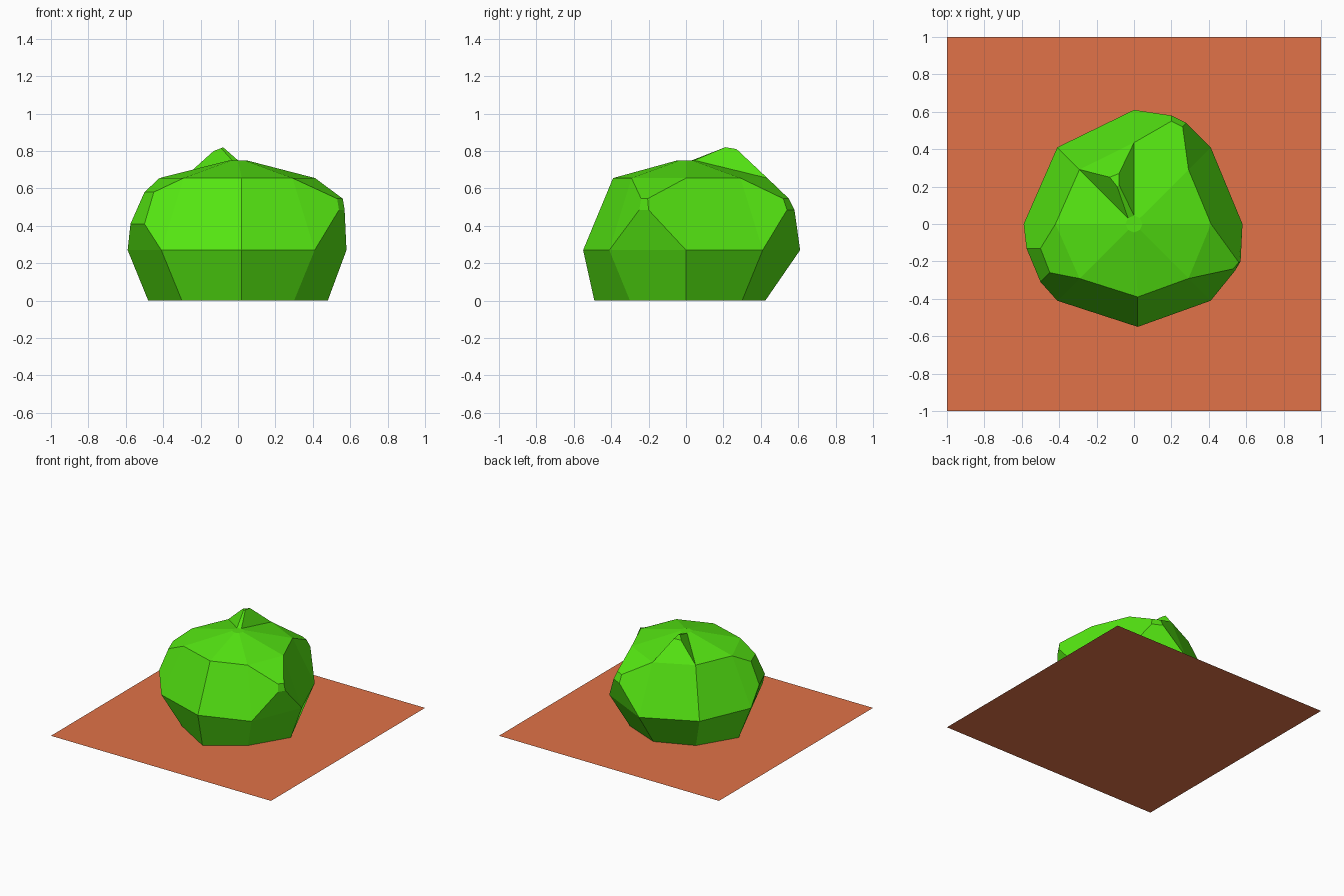
import bpy, bmesh, math

if "Cube" in bpy.data.objects:
    bpy.data.objects.remove(bpy.data.objects["Cube"])


def material(name, rgb):
    m = bpy.data.materials.new(name)
    m.diffuse_color = (*rgb, 1)
    m.use_nodes = True
    m.node_tree.nodes["Principled BSDF"].inputs["Base Color"].default_value = m.diffuse_color
    return m


def make_object(name, bm, mat):
    bmesh.ops.recalc_face_normals(bm, faces=bm.faces)
    me = bpy.data.meshes.new(name)
    bm.to_mesh(me)
    bm.free()
    me.materials.append(mat)
    ob = bpy.data.objects.new(name, me)
    bpy.context.collection.objects.link(ob)
    return ob


green = material("leaf green", (0.09, 0.79, 0.006))
clay = material("clay brown", (0.75, 0.17, 0.065))

# Ground tile: a single flat square
bm = bmesh.new()
bmesh.ops.create_grid(bm, x_segments=1, y_segments=1, size=1)
make_object("ground_tile", bm, clay)

# Bush: eight-sided rings, cut off at the ground, slightly irregular
RINGS = [  # height, radius, tweaked points by segment
    (0.0, 0.424, {0: (0.48, 0), 4: (-0.48, 0), 6: (0.02, -0.49)}),
    (0.27, 0.58, {2: (0, 0.61), 4: (-0.59, 0), 6: (0.02, -0.55)}),
    (0.655, 0.412, {2: (0, 0.435), 4: (-0.42, 0), 6: (0.02, -0.39)}),
    (0.75, 0.045, {}),
]
# Pulled-out faces: (band, segment) -> inner corners, following the outer corners
BUMPS = {
    (1, 1): [(0.28, 0.54, 0.485), (0.20, 0.58, 0.485), (0.20, 0.55, 0.545), (0.26, 0.52, 0.545)],
    (1, 4): [(-0.575, -0.13, 0.41), (-0.50, -0.31, 0.41), (-0.45, -0.26, 0.58), (-0.50, -0.13, 0.58)],
    (1, 7): [(0.54, -0.25, 0.485), (0.57, -0.20, 0.485), (0.56, -0.205, 0.545), (0.53, -0.24, 0.545)],
    (2, 2): [(-0.08, 0.27, 0.81), (-0.13, 0.25, 0.80), (-0.09, 0.20, 0.815), (-0.08, 0.21, 0.82)],
}

bm = bmesh.new()
rings = []
for z, r, tweaks in RINGS:
    ring = []
    for i in range(8):
        a = math.radians(45 * i)
        x, y = tweaks.get(i, (r * math.cos(a), r * math.sin(a)))
        ring.append(bm.verts.new((x, y, z)))
    rings.append(ring)

for b in range(3):
    for i in range(8):
        j = (i + 1) % 8
        outer = [rings[b][i], rings[b][j], rings[b + 1][j], rings[b + 1][i]]
        if (b, i) in BUMPS:
            inner = [bm.verts.new(p) for p in BUMPS[(b, i)]]
            bm.faces.new(inner)
            for k in range(4):
                n = (k + 1) % 4
                bm.faces.new((outer[k], outer[n], inner[n], inner[k]))
        else:
            bm.faces.new(outer)
bm.faces.new(rings[-1])
make_object("bush", bm, green)
